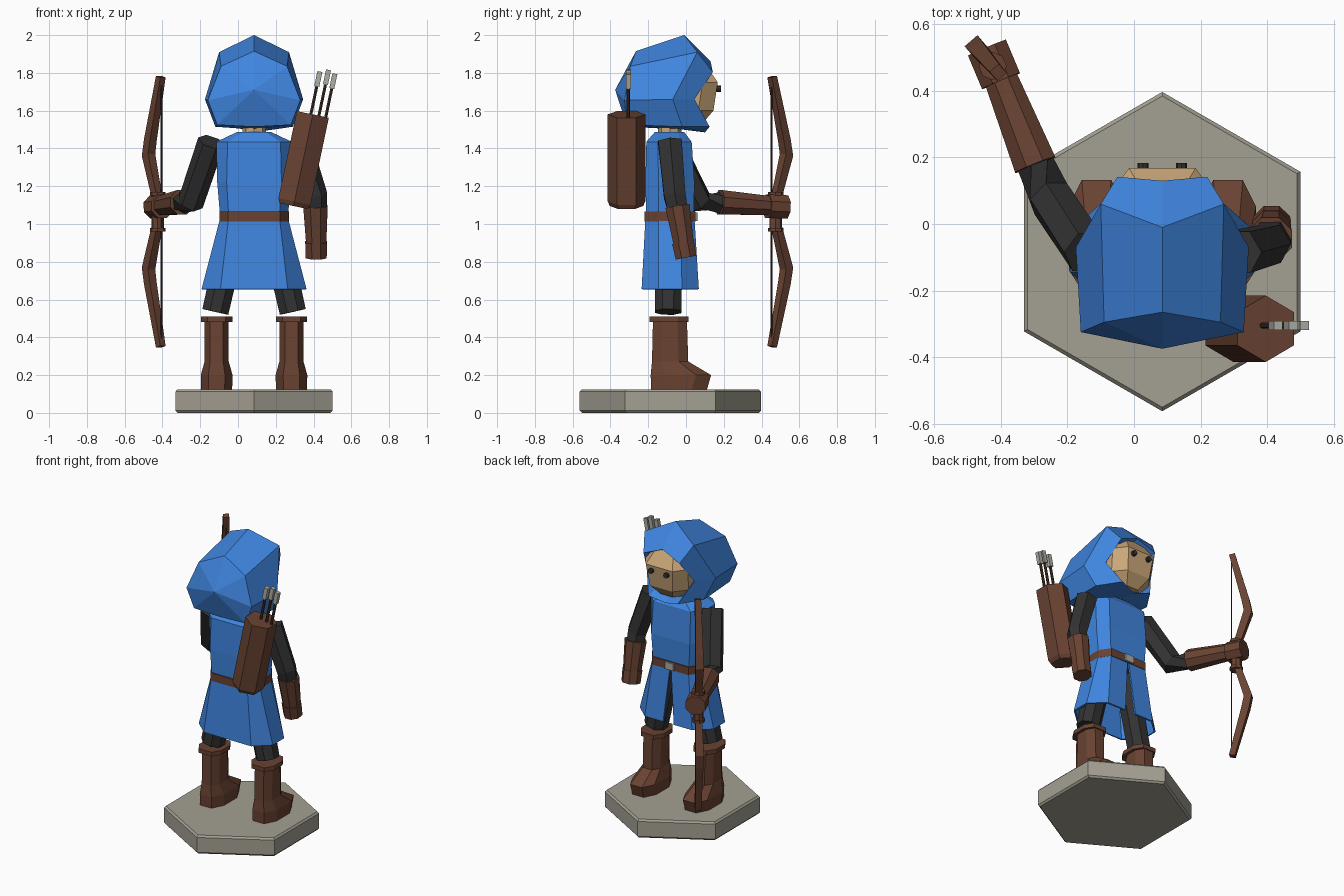
import bpy, bmesh, math
from mathutils import Vector

cube = bpy.data.objects.get("Cube")
if cube:
    bpy.data.objects.remove(cube)

CX, CY = 0.085, -0.085   # body axis


def material(name, rgb):
    m = bpy.data.materials.new(name)
    m.use_nodes = True
    m.diffuse_color = (*rgb, 1)
    bsdf = m.node_tree.nodes["Principled BSDF"]
    bsdf.inputs["Base Color"].default_value = (*rgb, 1)
    bsdf.inputs["Roughness"].default_value = 0.9
    return m


BLUE = material("blue cloth", (0.05, 0.235, 0.74))
LEATHER = material("brown leather", (0.14, 0.055, 0.032))
DARK = material("dark cloth", (0.032, 0.032, 0.032))
SKIN = material("skin", (0.60, 0.39, 0.19))
STONE = material("stone", (0.37, 0.35, 0.29))
METAL = material("pale metal", (0.42, 0.42, 0.38))
SHAFT = material("dark wood", (0.06, 0.028, 0.018))


def finish(name, bm, mat):
    bmesh.ops.recalc_face_normals(bm, faces=bm.faces)
    mesh = bpy.data.meshes.new(name)
    bm.to_mesh(mesh)
    bm.free()
    ob = bpy.data.objects.new(name, mesh)
    mesh.materials.append(mat)
    bpy.context.collection.objects.link(ob)
    return ob


def loft(name, rings, mat, closed=True, caps=True):
    """Skin a list of equal-length point rings."""
    bm = bmesh.new()
    vs = [[bm.verts.new(p) for p in r] for r in rings]
    n = len(vs[0])
    for a, b in zip(vs, vs[1:]):
        for i in range(n if closed else n - 1):
            j = (i + 1) % n
            bm.faces.new((a[i], a[j], b[j], b[i]))
    if caps:
        bm.faces.new(vs[0])
        bm.faces.new(vs[-1])
    return finish(name, bm, mat)


def tube(name, path, radii, mat, sides=6, turn=0.0, ref=(0, 1, 0)):
    """Faceted tube along a path, with mitred bends."""
    pts = [Vector(p) for p in path]
    rings = []
    for i, p in enumerate(pts):
        t = (pts[min(i + 1, len(pts) - 1)] - pts[max(i - 1, 0)]).normalized()
        u = (Vector(ref) - t * t.dot(Vector(ref))).normalized()
        v = t.cross(u)
        angles = [turn + math.tau * k / sides for k in range(sides)]
        rings.append([p + (u * math.cos(a) + v * math.sin(a)) * radii[i] for a in angles])
    return loft(name, rings, mat)


def oct_ring(z, x0, x1, y0, y1, cx, cy, slit=None):
    """Chamfered rectangle; an optional slit opens its front edge."""
    r = [(x1 - cx, y1, z), (x1, y1 - cy, z), (x1, y0 + cy, z), (x1 - cx, y0, z),
         (x0 + cx, y0, z), (x0, y0 + cy, z), (x0, y1 - cy, z), (x0 + cx, y1, z)]
    if slit is not None:
        mid = (x0 + x1) / 2
        r = [(mid + slit, y1, z)] + r + [(mid - slit, y1, z)]
    return r


def body_ring(z, hx, y0, y1, cx, cy, slit=None):
    return oct_ring(z, CX - hx, CX + hx, y0, y1, cx, cy, slit)


# Hexagonal base with a bevelled rim
def hexagon(z, r):
    return [(CX + r * math.sin(k * math.pi / 3), -0.083 + r * math.cos(k * math.pi / 3), z)
            for k in range(6)]


loft("base", [hexagon(0, 0.468), hexagon(0.012, 0.48), hexagon(0.113, 0.48),
              hexagon(0.125, 0.468)], STONE)

# Boots and legs
for side, name in ((-1, "right"), (1, "left")):
    bx = CX + side * 0.198
    loft(name + "_boot", [
        oct_ring(0.12, bx - 0.082, bx + 0.082, -0.185, 0.11, 0.04, 0.08),
        oct_ring(0.2, bx - 0.084, bx + 0.084, -0.187, 0.133, 0.04, 0.08),
        oct_ring(0.272, bx - 0.064, bx + 0.064, -0.18, 0.012, 0.03, 0.05),
        oct_ring(0.49, bx - 0.064, bx + 0.064, -0.175, 0.005, 0.03, 0.05)], LEATHER)
    loft(name + "_boot_cuff", [
        oct_ring(z, bx - 0.083, bx + 0.083, -0.193, 0.012, 0.035, 0.055)
        for z in (0.482, 0.51)], LEATHER)
    tube(name + "_leg", [(CX + side * 0.205, -0.095, 0.535), (CX + side * 0.1, -0.09, 1.0)],
         (0.076, 0.08), DARK, 8, math.pi / 8)

# Tunic, slit skirt, belt and buckle
loft("tunic", [
    body_ring(1.02, 0.178, -0.21, 0.04, 0.045, 0.065),
    body_ring(1.22, 0.195, -0.215, 0.045, 0.05, 0.07),
    body_ring(1.435, 0.2, -0.21, 0.03, 0.06, 0.06),
    body_ring(1.487, 0.09, -0.165, -0.01, 0.03, 0.03)], BLUE)
skirt = loft("skirt", [
    body_ring(1.03, 0.18, -0.215, 0.045, 0.045, 0.07, 0.004),
    body_ring(0.655, 0.278, -0.235, 0.068, 0.1, 0.09, 0.04)], BLUE, closed=False, caps=False)
solid = skirt.modifiers.new("thickness", "SOLIDIFY")
solid.thickness = 0.012
solid.offset = -1
loft("belt", [body_ring(z, 0.184, -0.22, 0.05, 0.047, 0.07) for z in (1.012, 1.065)], LEATHER)
loft("belt_buckle", [body_ring(z, 0.035, 0.03, 0.062, 0.004, 0.004)
                     for z in (1.015, 1.062)], METAL)

# Neck and faceted head
tube("neck", [(CX, CY, 1.46), (CX, CY, 1.6)], (0.062, 0.062), SKIN, 8)
loft("head", [
    body_ring(1.53, 0.08, -0.16, 0.085, 0.035, 0.05),
    body_ring(1.6, 0.15, -0.22, 0.145, 0.065, 0.08),
    body_ring(1.75, 0.16, -0.22, 0.168, 0.06, 0.08),
    body_ring(1.85, 0.10, -0.18, 0.1, 0.04, 0.06)], SKIN)
for side, name in ((-1, "right"), (1, "left")):
    ex = CX + side * 0.058
    tube(name + "_eye", [(ex, 0.14, 1.716), (ex, 0.184, 1.716)], (0.017, 0.017), DARK, 8,
         ref=(0, 0, 1))

# Hood: half rings from crown to chin, mirrored, running from back to front
half_rings = [
    [(0, -0.265, 1.915), (0.175, -0.295, 1.835), (0.245, -0.325, 1.655),
     (0.195, -0.315, 1.525), (0, -0.31, 1.515)],
    [(0, -0.01, 2.0), (0.185, 0.06, 1.91), (0.26, -0.07, 1.66),
     (0.205, -0.02, 1.515), (0, -0.02, 1.5)],
    [(0, 0.13, 1.86), (0.135, 0.142, 1.805), (0.18, 0.045, 1.66),
     (0.11, 0.125, 1.515), (0, 0.1, 1.485)],
    [(0, 0.04, 1.83), (0.115, 0.04, 1.78), (0.16, -0.0, 1.66),
     (0.1, 0.06, 1.54), (0, 0.06, 1.515)],
]
bm = bmesh.new()
tip = bm.verts.new((CX, -0.375, 1.71))
rings = [[bm.verts.new((CX + x, y, z)) for x, y, z in half]
         + [bm.verts.new((CX - x, y, z)) for x, y, z in half[-2:0:-1]] for half in half_rings]
for i in range(8):
    j = (i + 1) % 8
    bm.faces.new((tip, rings[0][i], rings[0][j]))
    for a, b in zip(rings, rings[1:]):
        bm.faces.new((a[i], a[j], b[j], b[i]))
finish("hood", bm, BLUE)

# Raised bow arm
tube("right_sleeve", [(-0.142, -0.085, 1.435), (-0.25, 0.075, 1.115), (-0.305, 0.2, 1.112)],
     (0.072, 0.07, 0.062), DARK, 6, math.pi / 6)
tube("right_bracer", [(-0.297, 0.178, 1.115), (-0.405, 0.448, 1.097)], (0.07, 0.054),
     LEATHER, 8, math.pi / 8, (0, 0, 1))
tube("right_fist", [(-0.40, 0.43, 1.094), (-0.442, 0.53, 1.09)], (0.067, 0.067),
     LEATHER, 8, math.pi / 8, (0, 0, 1))

# Hanging arm
tube("left_sleeve", [(0.315, -0.085, 1.435), (0.408, -0.06, 1.15), (0.412, -0.04, 1.06)],
     (0.072, 0.066, 0.06), DARK, 6, math.pi / 6)
tube("left_bracer", [(0.41, -0.045, 1.095), (0.414, -0.013, 0.9)], (0.07, 0.058),
     LEATHER, 8, math.pi / 8)
tube("left_fist", [(0.414, -0.016, 0.905), (0.414, 0.0, 0.822)], (0.063, 0.06),
     LEATHER, 8, math.pi / 8)

# Bow: grip, two bent limbs and a string
MID = 1.065
out = Vector((-0.65, 0.76, 0))
hand = Vector((-0.425, 0.475, 0))


def bow_point(d, h):
    return hand + out * d + Vector((0, 0, MID + h))


tube("bow_grip", [bow_point(0, -0.1), bow_point(0, 0.1)], (0.034, 0.034), LEATHER, 8)
for s, name in ((-1, "lower"), (1, "upper")):
    tube(name + "_bow_limb", [bow_point(d, s * h) for d, h in
                              ((0, 0.06), (0.075, 0.3), (0.06, 0.38), (-0.025, 0.715))],
         (0.028, 0.036, 0.034, 0.026), LEATHER, 4, math.pi / 4, out)
    tube(name + "_grip_ring", [bow_point(0, s * 0.085), bow_point(0, s * 0.105)],
         (0.042, 0.042), LEATHER, 8)
tube("bow_string", [bow_point(-0.03, -0.7), bow_point(-0.03, 0.7)], (0.005, 0.005), SHAFT, 4)

# Quiver with three arrows
low, high = Vector((0.295, -0.315, 1.1)), Vector((0.396, -0.315, 1.58))
axis = (high - low).normalized()
tube("quiver", [low - axis * 0.005, low + axis * 0.02, high], (0.088, 0.1, 0.1), LEATHER)
across = Vector((axis.z, 0, -axis.x))
for k, (offset, reach) in enumerate(((-0.01, 0.2), (0.033, 0.218), (0.07, 0.205))):
    start = high + across * offset + Vector((0, 0.01, 0)) - axis * 0.05
    end = high + across * offset + Vector((0, 0.01, 0)) + axis * reach
    tube(f"arrow_shaft_{k + 1}", [start, end], (0.009, 0.009), SHAFT)
    tube(f"arrow_fletching_{k + 1}", [end - axis * 0.05, end + axis * 0.03],
         (0.019, 0.019), METAL, 4, math.pi / 4)
